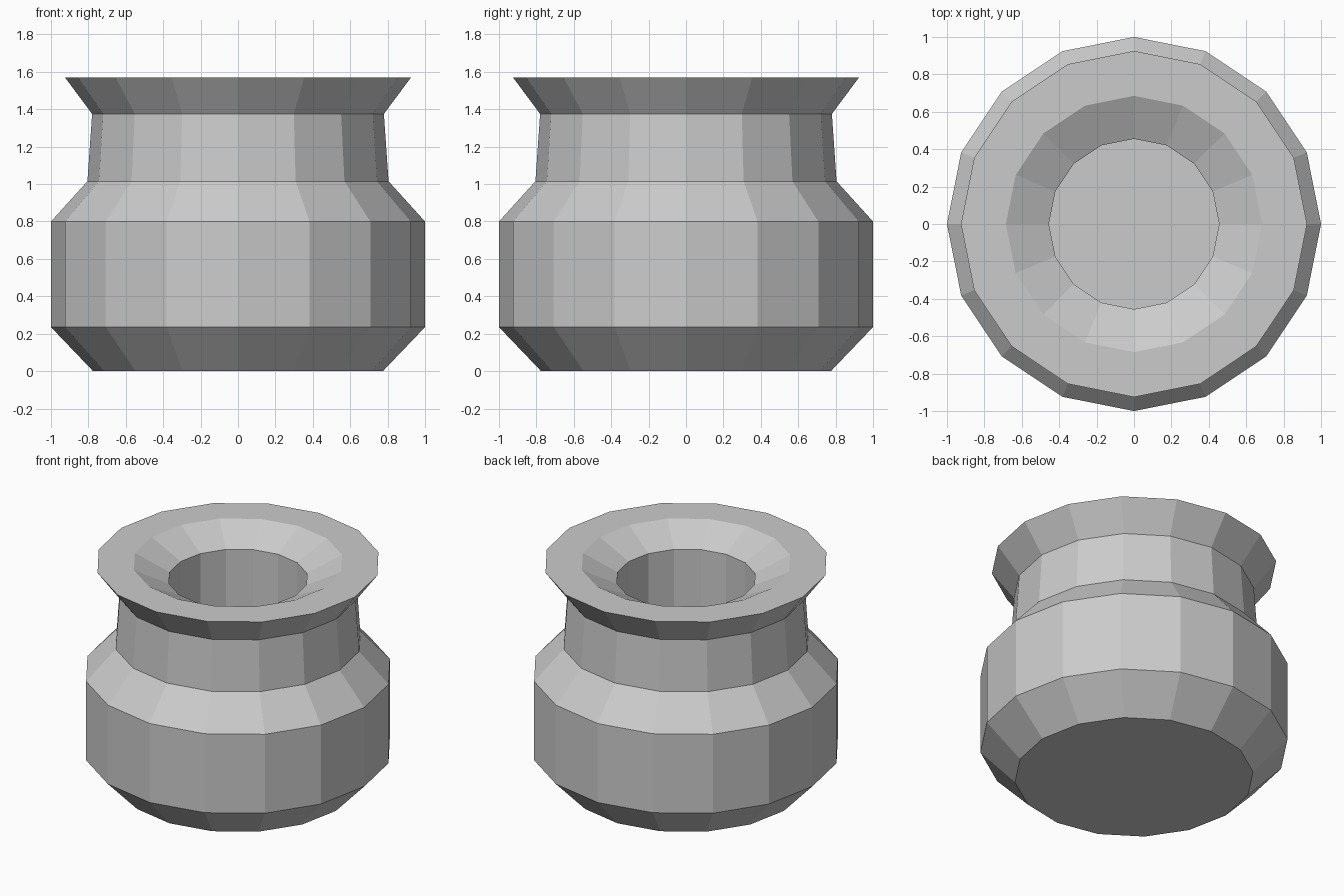
import bpy, bmesh
from math import cos, sin, tau

cube = bpy.data.objects.get("Cube")
if cube:
    bpy.data.objects.remove(cube, do_unlink=True)

SIDES = 16

# One plain grey for the whole pot
grey = bpy.data.materials.new("light_grey")
grey.use_nodes = True
colour = (0.6, 0.6, 0.6, 1.0)
grey.diffuse_color = colour
grey.node_tree.nodes["Principled BSDF"].inputs["Base Color"].default_value = colour

# Profile (radius, height) from the base, up the outside, over the rim, into the cavity
profile = [
    (0.775, 0.0),    # base
    (1.0, 0.235),    # belly bottom
    (1.0, 0.80),     # belly top
    (0.805, 1.015),  # shoulder
    (0.78, 1.375),   # neck
    (0.925, 1.57),   # outer rim
    (0.685, 1.57),   # inner rim
    (0.455, 1.455),  # mouth
    (0.455, 0.25),   # cavity floor
]


def lathe(name, points, material):
    """Turn a profile into a closed, flat-sided solid."""
    bm = bmesh.new()
    rings = [[bm.verts.new((r * cos(tau * i / SIDES), r * sin(tau * i / SIDES), z))
              for i in range(SIDES)] for r, z in points]
    for low, high in zip(rings, rings[1:]):
        for i in range(SIDES):
            j = (i + 1) % SIDES
            bm.faces.new((low[i], low[j], high[j], high[i]))
    bm.faces.new(reversed(rings[0]))
    bm.faces.new(rings[-1])
    bmesh.ops.recalc_face_normals(bm, faces=bm.faces)
    mesh = bpy.data.meshes.new(name)
    bm.to_mesh(mesh)
    bm.free()
    mesh.materials.append(material)
    obj = bpy.data.objects.new(name, mesh)
    bpy.context.collection.objects.link(obj)
    return obj


lathe("pot", profile, grey)
